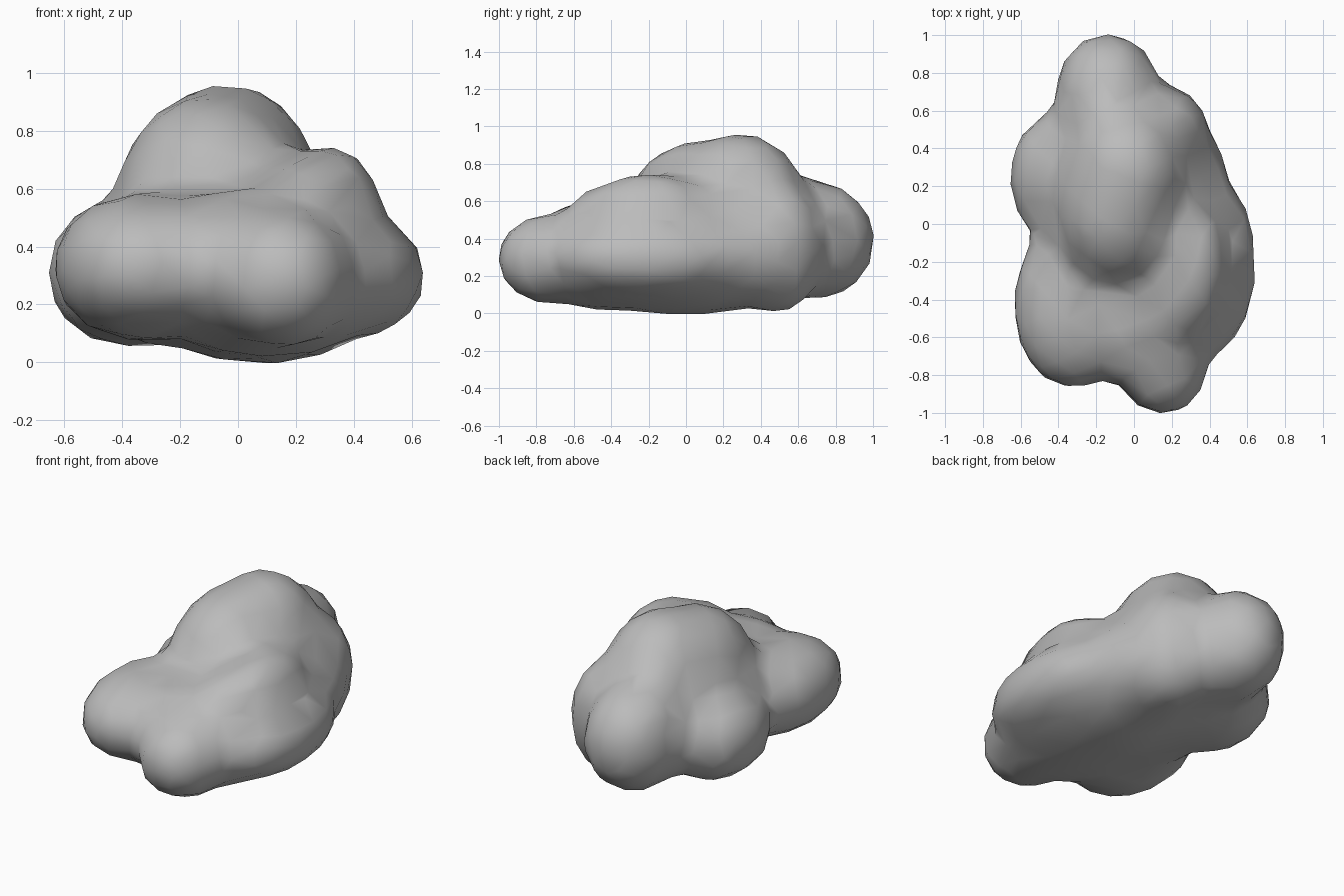
import bpy
import bmesh
from mathutils import Vector

cube = bpy.data.objects.get("Cube")
if cube:
    bpy.data.objects.remove(cube, do_unlink=True)

grey = bpy.data.materials.new("cloud grey")
grey.use_nodes = True
colour = (0.5, 0.5, 0.5, 1)
grey.diffuse_color = colour
grey.node_tree.nodes["Principled BSDF"].inputs["Base Color"].default_value = colour

# Puffs of the cloud: centre, radii
puffs = [
    ((-0.09, 0.12, 0.48), (0.34, 0.45, 0.44)),   # dome front
    ((-0.04, 0.28, 0.50), (0.33, 0.37, 0.455)),  # dome back
    ((-0.14, 0.66, 0.39), (0.27, 0.34, 0.31)),   # back
    ((0.13, 0.46, 0.36), (0.26, 0.27, 0.35)),    # back left
    ((0.17, 0.20, 0.38), (0.20, 0.42, 0.34)),    # left bridge
    ((-0.37, 0.25, 0.31), (0.28, 0.34, 0.25)),   # right
    ((-0.24, -0.05, 0.33), (0.26, 0.35, 0.27)),  # right bridge
    ((-0.32, -0.43, 0.33), (0.31, 0.43, 0.25)),  # front right
    ((0.22, -0.36, 0.42), (0.20, 0.30, 0.27)),   # left ridge tip
    ((0.31, -0.20, 0.46), (0.19, 0.36, 0.28)),   # left ridge
    ((0.33, -0.21, 0.30), (0.31, 0.50, 0.22)),   # left side
    ((0.00, -0.49, 0.33), (0.38, 0.34, 0.26)),   # front bridge
    ((0.15, -0.70, 0.29), (0.24, 0.30, 0.235)),  # front
    ((0.10, -0.36, 0.30), (0.42, 0.50, 0.28)),   # front underside
    ((0.08, -0.02, 0.31), (0.44, 0.73, 0.31)),   # core
]
SWELL = 0.09  # puffs are swollen, fused, then shrunk back so the creases fill


def add_puff(bm, centre, radii):
    """A slightly boxy ellipsoid."""
    made = bmesh.ops.create_icosphere(bm, subdivisions=4, radius=1)
    for v in made["verts"]:
        p = [abs(c) ** 0.95 * (1 if c > 0 else -1) for c in v.co]
        v.co = Vector(centre) + Vector([a * (r + SWELL) for a, r in zip(p, radii)])


def modify(obj, kind, **settings):
    """Add a modifier and apply it."""
    mod = obj.modifiers.new(kind.lower(), kind)
    for key, value in settings.items():
        setattr(mod, key, value)
    bpy.ops.object.modifier_apply(modifier=mod.name)


bm = bmesh.new()
for centre, radii in puffs:
    add_puff(bm, centre, radii)
mesh = bpy.data.meshes.new("cloud")
bm.to_mesh(mesh)
bm.free()
cloud = bpy.data.objects.new("cloud", mesh)
bpy.context.collection.objects.link(cloud)
bpy.ops.object.select_all(action="DESELECT")
cloud.select_set(True)
bpy.context.view_layer.objects.active = cloud

# Fuse the puffs, shrink back, soften the seams and thin to broad facets
modify(cloud, "REMESH", mode="VOXEL", voxel_size=0.025)
modify(cloud, "SMOOTH", factor=0.5, iterations=8)
modify(cloud, "DISPLACE", strength=-SWELL + 0.005, mid_level=0)
modify(cloud, "REMESH", mode="VOXEL", voxel_size=0.025)
modify(cloud, "SMOOTH", factor=0.5, iterations=10)
modify(cloud, "DECIMATE", ratio=0.03)

cloud.data.materials.clear()
cloud.data.materials.append(grey)
bpy.ops.object.shade_smooth()
